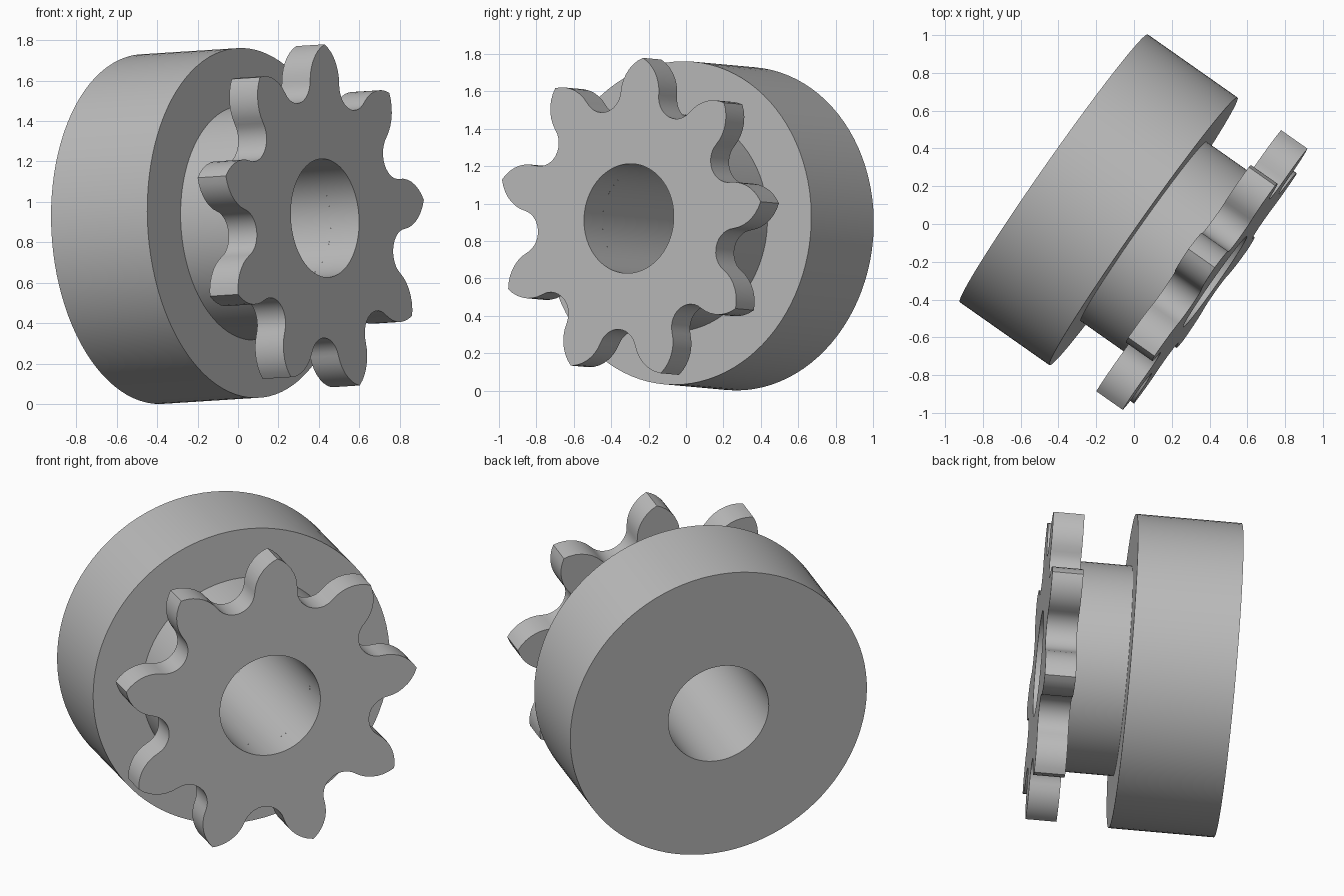
import bpy
import bmesh
from math import sin, cos, atan2, hypot, pi, radians
from mathutils import Matrix, Vector

cube = bpy.data.objects.get("Cube")
if cube:
    bpy.data.objects.remove(cube)

# Main dimensions
BORE, FLANGE_R, HUB_R = 0.293, 0.866, 0.58
FLANGE_END, HUB_END, LENGTH = 0.582, 0.875, 1.046
TEETH, PITCH_R, SEAT_R, TIP_R = 9, 0.715, 0.12, 0.862
PHASE = radians(86)
SEAT_STEPS, FLANK_STEPS = 7, 7

# Tilted shaft axis: local z runs from the flange to the sprocket
axis = Vector((0.817, -0.574, 0.052)).normalized()
side = Vector((0, 0, 1)).cross(axis).normalized()
rise = axis.cross(side)
place = Matrix((side, rise, axis)).transposed().to_4x4()
place.translation = (-0.425, 0.295, 0.866)

steel = bpy.data.materials.new("grey_steel")
steel.use_nodes = True
GREY = (0.5, 0.5, 0.5, 1)
steel.diffuse_color = GREY
steel.node_tree.nodes["Principled BSDF"].inputs["Base Color"].default_value = GREY


def ring_points(radius, count, start=0.0):
    return [(radius * cos(start + 2 * pi * i / count),
             radius * sin(start + 2 * pi * i / count)) for i in range(count)]


def build(name, loops, closed):
    """Skin a row of equal-length loops given as (2D points, height)."""
    bm = bmesh.new()
    rings = [[bm.verts.new((x, y, z)) for x, y in pts] for pts, z in loops]
    pairs = list(zip(rings, rings[1:]))
    if closed:
        pairs.append((rings[-1], rings[0]))
    for a, b in pairs:
        n = len(a)
        for i in range(n):
            j = (i + 1) % n
            bm.faces.new((a[i], a[j], b[j], b[i]))
    bmesh.ops.recalc_face_normals(bm, faces=bm.faces)
    mesh = bpy.data.meshes.new(name)
    bm.to_mesh(mesh)
    bm.free()
    mesh.materials.append(steel)
    obj = bpy.data.objects.new(name, mesh)
    obj.matrix_world = place
    bpy.context.collection.objects.link(obj)
    bpy.ops.object.select_all(action='DESELECT')
    obj.select_set(True)
    bpy.context.view_layer.objects.active = obj
    bpy.ops.object.shade_smooth_by_angle(angle=radians(30))
    return obj


def half_tooth():
    """Roller seat then convex flank, from valley to tip, tooth along +x."""
    half = pi / TEETH
    cx, cy = PITCH_R * cos(half), PITCH_R * sin(half)
    pts = []
    start, end = half + pi, 1.5 * pi
    for i in range(SEAT_STEPS):
        a = start + (end - start) * i / SEAT_STEPS
        pts.append((cx + SEAT_R * cos(a), cy + SEAT_R * sin(a)))
    width, reach = cy - SEAT_R, TIP_R - cx
    r = (reach ** 2 + width ** 2) / (2 * width)
    tip = atan2(r - width, reach)
    for i in range(FLANK_STEPS + 1):
        a = pi / 2 + (tip - pi / 2) * i / FLANK_STEPS
        pts.append((cx + r * cos(a), width - r + r * sin(a)))
    return pts


# Flange with stepped hub and bore, open where the sprocket covers it
SEGMENTS = 96
profile = [(HUB_R, HUB_END), (HUB_R, FLANGE_END), (FLANGE_R, FLANGE_END),
           (FLANGE_R, 0), (BORE, 0), (BORE, HUB_END)]
build("flange_and_hub",
      [(ring_points(r, SEGMENTS), z) for r, z in profile], False)

# Toothed sprocket plate with matching bore
half = half_tooth()
tooth = [(x, -y) for x, y in half] + half[-2:0:-1]
outline = []
for k in range(TEETH):
    a = PHASE + 2 * pi * k / TEETH
    outline += [(x * cos(a) - y * sin(a), x * sin(a) + y * cos(a)) for x, y in tooth]
inner = ring_points(BORE, len(outline), PHASE - pi / TEETH)
build("sprocket", [(inner, HUB_END), (outline, HUB_END),
                   (outline, LENGTH), (inner, LENGTH)], True)
